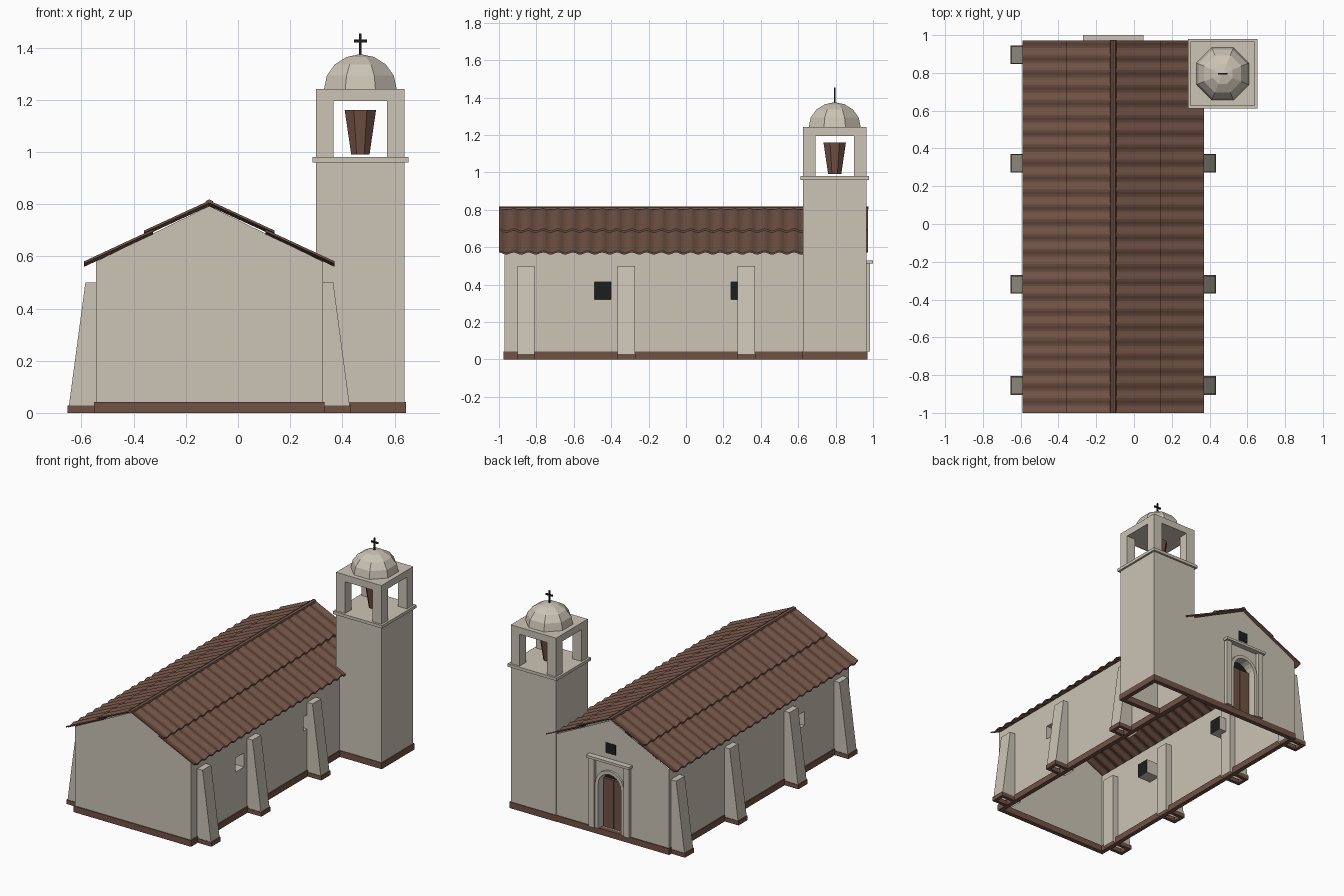
import bpy, bmesh, math
from mathutils import Vector

if "Cube" in bpy.data.objects:
    bpy.data.objects.remove(bpy.data.objects["Cube"])


def material(name, rgb):
    m = bpy.data.materials.new(name)
    m.diffuse_color = (*rgb, 1)
    m.use_nodes = True
    m.node_tree.nodes["Principled BSDF"].inputs["Base Color"].default_value = m.diffuse_color
    return m


PLASTER = material("warm plaster", (0.60, 0.55, 0.465))
BROWN = material("tile brown", (0.165, 0.085, 0.060))
BLACK = material("near black", (0.012, 0.013, 0.013))

CX, HW = -0.11, 0.435            # nave centre line and half width
Y0, Y1 = -0.97, 0.962            # nave ends
TX, TY, TW = 0.469, 0.795, 0.17  # tower centre and half width


def finish(name, bm, mat):
    bmesh.ops.recalc_face_normals(bm, faces=bm.faces)
    me = bpy.data.meshes.new(name)
    bm.to_mesh(me)
    bm.free()
    me.materials.append(mat)
    ob = bpy.data.objects.new(name, me)
    bpy.context.collection.objects.link(ob)
    return ob


def add_box(bm, x0, x1, y0, y1, z0, z1):
    vs = bmesh.ops.create_cube(bm, size=1)["verts"]
    for v in vs:
        v.co = Vector((x1 if v.co.x > 0 else x0, y1 if v.co.y > 0 else y0, z1 if v.co.z > 0 else z0))


def boxes(name, mat, *dims):
    bm = bmesh.new()
    for d in dims:
        add_box(bm, *d)
    return finish(name, bm, mat)


def prism(name, pts, axis, a, b, mat):
    """Extrude a 2D profile (u, z) along x or y from a to b."""
    bm = bmesh.new()
    put = (lambda u, z, t: (t, u, z)) if axis == "x" else (lambda u, z, t: (u, t, z))
    lo = [bm.verts.new(put(u, z, a)) for u, z in pts]
    hi = [bm.verts.new(put(u, z, b)) for u, z in pts]
    bm.faces.new(lo)
    bm.faces.new(hi[::-1])
    n = len(pts)
    for i in range(n):
        bm.faces.new((lo[i], lo[(i + 1) % n], hi[(i + 1) % n], hi[i]))
    return finish(name, bm, mat)


def frame(name, x0, x1, y0, y1, h, w):
    """Hollow plinth ring standing on the ground."""
    return boxes(name, BROWN, (x0, x1, y0, y0 + w, 0, h), (x0, x1, y1 - w, y1, 0, h),
                 (x0, x0 + w, y0 + w, y1 - w, 0, h), (x1 - w, x1, y0 + w, y1 - w, 0, h))


def drop_faces(ob, test):
    bm = bmesh.new()
    bm.from_mesh(ob.data)
    bmesh.ops.delete(bm, geom=[f for f in bm.faces if test(f)], context="FACES")
    bm.to_mesh(ob.data)
    bm.free()


def is_bottom(f):
    return f.normal.z < -0.9 and f.calc_center_median().z < 0.05


def arch(r, spring, base, n=10):
    pts = [(CX + r * math.cos(math.pi * i / n), spring + r * math.sin(math.pi * i / n)) for i in range(n + 1)]
    return [(CX + r, base)] + pts + [(CX - r, base)]


# Nave: gabled block with recessed windows and doorway, then opened below and under the roof
nave = prism("nave_walls", [(CX - HW, 0.005), (CX + HW, 0.005), (CX + HW, 0.58), (CX, 0.793), (CX - HW, 0.58)],
             "y", Y0, Y1, PLASTER)
DEPTH, DOOR_DEPTH = 0.10, 0.05
cutters = [prism("door_cutter", arch(0.085, 0.345, 0.04), "y", Y1 - DOOR_DEPTH, Y1 + 0.1, PLASTER)]
for s in (-1, 1):
    for wy in (-0.445, 0.285):
        xs = sorted((CX + s * (HW - DEPTH), CX + s * (HW + 0.1)))
        cutters.append(boxes("window_cutter", PLASTER, (*xs, wy - 0.045, wy + 0.045, 0.32, 0.415)))
bpy.context.view_layer.objects.active = nave
for c in cutters:
    mod = nave.modifiers.new("cut", "BOOLEAN")
    mod.operation, mod.solver, mod.object = "DIFFERENCE", "EXACT", c
    bpy.ops.object.modifier_apply(modifier=mod.name)
for c in cutters:
    bpy.data.objects.remove(c)
drop_faces(nave, lambda f: is_bottom(f) or (f.normal.z > 0.5 and f.calc_center_median().z > 0.55))
nave.data.materials.clear()
nave.data.materials.append(PLASTER)
nave.data.materials.append(BLACK)
for p in nave.data.polygons:  # dark backs of the recesses
    window_back = abs(p.normal.x) > 0.9 and abs(abs(p.center.x - CX) - (HW - DEPTH)) < 0.003
    door_back = p.normal.y > 0.9 and abs(p.center.y - (Y1 - DOOR_DEPTH)) < 0.003
    p.material_index = 1 if window_back or door_back else 0
frame("nave_plinth", CX - HW - 0.006, CX + HW + 0.006, Y0 - 0.006, Y1 + 0.006, 0.042, 0.03)

# Sloped buttresses with small plinth collars
for s in (-1, 1):
    for by in (-0.855, -0.32, 0.322, 0.895):
        if s > 0 and by > 0.8:
            continue  # the tower stands here
        prof = [(CX + s * d, z) for d, z in ((0.39, 0.005), (0.541, 0.005), (0.475, 0.5), (0.39, 0.5))]
        drop_faces(prism("buttress", prof, "y", by - 0.046, by + 0.046, PLASTER), is_bottom)
        xs = sorted((CX + s * 0.415, CX + s * 0.544))
        frame("buttress_plinth", *xs, by - 0.049, by + 0.049, 0.029, 0.022)


# Corrugated tile roof: two overlapping courses on each slope
def tile_course(name, s, d0, z0, d1, z1, periods=25, steps=6, t=0.009):
    bm = bmesh.new()
    ya, yb = -1.0, 0.972
    rows = []
    for i in range(periods * steps + 1):
        y = ya + (yb - ya) * i / (periods * steps)
        w = 0.006 * math.cos(2 * math.pi * i / steps)
        rows.append([bm.verts.new((CX + s * d, y, z + w + o))
                     for d, z, o in ((d0, z0, 0), (d1, z1, 0), (d1, z1, -t), (d0, z0, -t))])
    for a, b in zip(rows, rows[1:]):
        for k in range(4):
            bm.faces.new((a[k], a[(k + 1) % 4], b[(k + 1) % 4], b[k]))
    bm.faces.new(rows[0])
    bm.faces.new(rows[-1][::-1])
    return finish(name, bm, BROWN)


for s in (-1, 1):
    tile_course("lower_roof_tiles", s, 0.215, 0.698, 0.48, 0.575)
    tile_course("upper_roof_tiles", s, 0.0, 0.808, 0.25, 0.693)
prism("ridge_cap", [(CX - 0.017, 0.802), (CX + 0.017, 0.802), (CX + 0.013, 0.812), (CX, 0.818), (CX - 0.013, 0.812)],
      "y", -1.0, 0.975, BROWN)

# Bell tower: shaft, ledge, four posts and cap
tower = boxes("tower_shaft", PLASTER, (TX - TW, TX + TW, TY - TW, TY + TW, 0.005, 0.965))
drop_faces(tower, is_bottom)
frame("tower_plinth", TX - TW - 0.005, TX + TW + 0.005, TY - TW - 0.005, TY + TW + 0.005, 0.042, 0.03)
boxes("tower_ledge", PLASTER, (TX - 0.184, TX + 0.184, TY - 0.184, TY + 0.184, 0.96, 0.98))
P = 0.067
boxes("belfry_posts", PLASTER, *[(x, x + P, y, y + P, 0.98, 1.195)
                                 for x in (TX - TW, TX + TW - P) for y in (TY - TW, TY + TW - P)])
boxes("belfry_cap", PLASTER, (TX - TW, TX + TW, TY - TW, TY + TW, 1.195, 1.242))


def octagon_stack(name, rings, mat):
    """Stack of (half width, z) octagons with flats facing the axes."""
    bm = bmesh.new()
    loops = []
    for r, z in rings:
        R = r / math.cos(math.pi / 8)
        loops.append([bm.verts.new((TX + R * math.cos(math.pi * (k + 0.5) / 4),
                                    TY + R * math.sin(math.pi * (k + 0.5) / 4), z)) for k in range(8)])
    for a, b in zip(loops, loops[1:]):
        for k in range(8):
            bm.faces.new((a[k], a[(k + 1) % 8], b[(k + 1) % 8], b[k]))
    bm.faces.new(loops[0][::-1])
    bm.faces.new(loops[-1])
    return finish(name, bm, mat)


# Dome, bell and cross
octagon_stack("dome", [(0.139 * math.cos(a), 1.242 + 0.132 * math.sin(a))
                       for a in (math.radians(t) for t in (0, 22.5, 45, 67.5, 87))], PLASTER)
octagon_stack("bell", [(0.035, 0.99), (0.06, 1.16)], BROWN)
boxes("cross", BLACK, (TX - 0.005, TX + 0.005, TY - 0.004, TY + 0.004, 1.36, 1.455),
      (TX - 0.025, TX + 0.025, TY - 0.004, TY + 0.004, 1.42, 1.431))

# Portal on the back gable: pilasters, arch band, cornice, door leaves, small dark window
for s in (-1, 1):
    xs = sorted((CX + s * 0.112, CX + s * 0.152))
    boxes("portal_pilaster", PLASTER, (*xs, Y1 - 0.01, 0.985, 0.042, 0.515))
    xs = sorted((CX + s * 0.002, CX + s * 0.078))
    boxes("door_leaf", BROWN, (*xs, Y1 - DOOR_DEPTH, Y1 - 0.032, 0.042, 0.372))
band = arch(0.108, 0.345, 0.042) + arch(0.085, 0.345, 0.042)[::-1]
prism("portal_arch", band, "y", Y1 - 0.005, 0.977, PLASTER)
boxes("portal_cornice", PLASTER, (CX - 0.161, CX + 0.161, Y1 - 0.01, 1.0, 0.513, 0.53))
boxes("gable_window", BLACK, (CX - 0.038, CX + 0.038, Y1 - 0.002, Y1 + 0.003, 0.565, 0.635))
